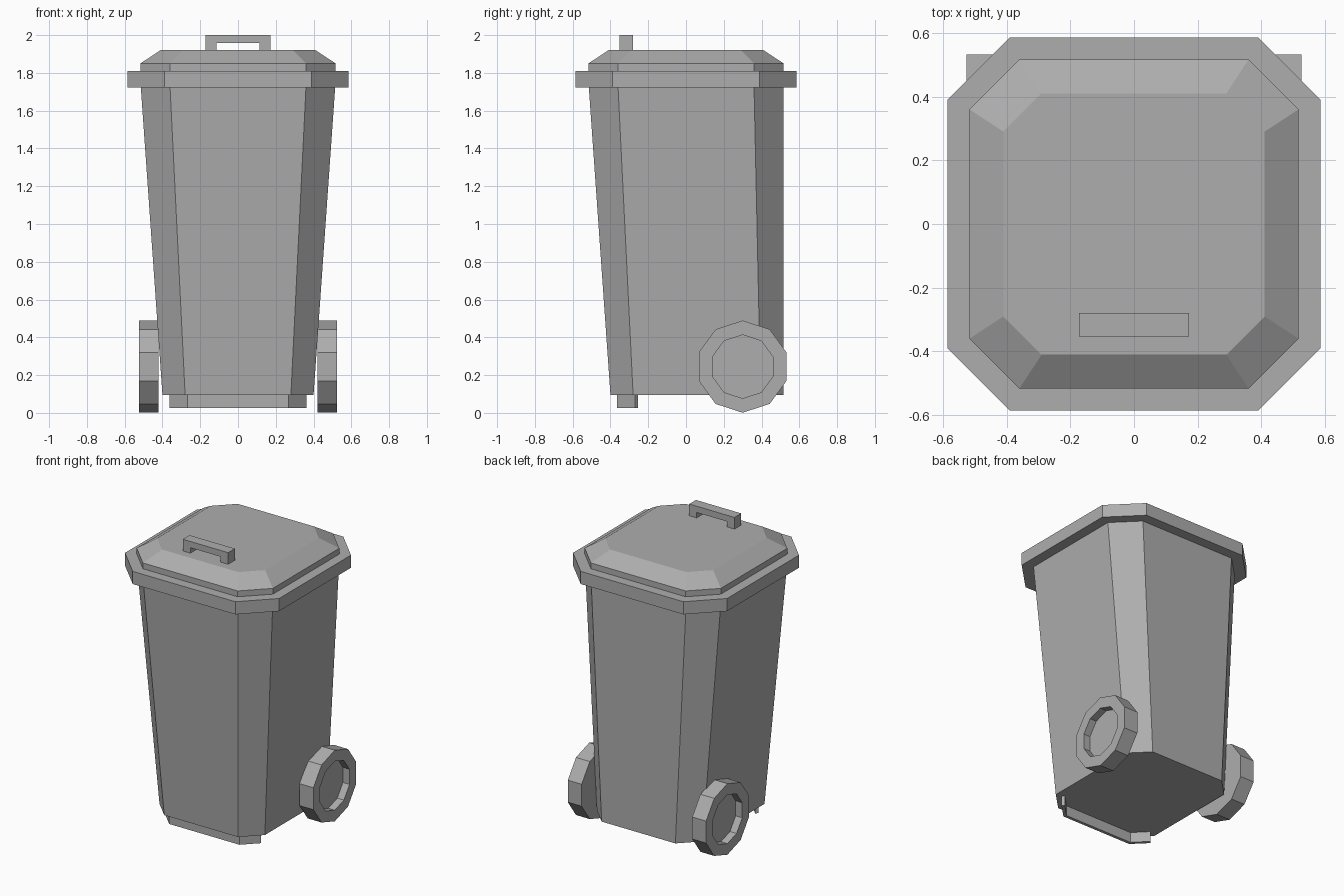
import bpy, bmesh, math

cube = bpy.data.objects.get("Cube")
if cube:
    bpy.data.objects.remove(cube)

grey = bpy.data.materials.new("grey plastic")
grey.use_nodes = True
COLOUR = (0.42, 0.42, 0.42, 1)
grey.diffuse_color = COLOUR
grey.node_tree.nodes["Principled BSDF"].inputs["Base Color"].default_value = COLOUR


def octagon(half, corner, z, back=None, back_corner=None):
    """Chamfered square ring; the back may sit further out than the front."""
    b = half if back is None else back
    bc = corner if back_corner is None else back_corner
    right = [(corner, -half, z), (half, -corner, z), (half, bc, z), (corner, b, z)]
    return right + [(-x, y, z) for x, y, z in reversed(right)]


def loft(name, rings):
    """Skin a stack of matching rings and cap both ends."""
    bm = bmesh.new()
    loops = [[bm.verts.new(p) for p in ring] for ring in rings]
    n = len(loops[0])
    for low, high in zip(loops, loops[1:]):
        for i in range(n):
            j = (i + 1) % n
            bm.faces.new((low[i], low[j], high[j], high[i]))
    bm.faces.new(loops[0][::-1])
    bm.faces.new(loops[-1])
    bmesh.ops.recalc_face_normals(bm, faces=bm.faces)
    mesh = bpy.data.meshes.new(name)
    bm.to_mesh(mesh)
    bm.free()
    mesh.materials.append(grey)
    obj = bpy.data.objects.new(name, mesh)
    bpy.context.collection.objects.link(obj)


def wheel_ring(radius, x, y=0.30, z=0.245, sides=10):
    steps = [math.tau * i / sides for i in range(sides)]
    return [(x, y + radius * math.sin(a), z + radius * math.cos(a)) for a in steps]


# Tapered body with an upright back
loft("body", [octagon(0.40, 0.28, 0.095, 0.515, 0.395),
              octagon(0.515, 0.36, 1.73)])

# Overhanging rim
loft("rim", [octagon(0.585, 0.39, 1.723), octagon(0.585, 0.39, 1.81)])

# Lid with a sloped edge
loft("lid", [octagon(0.517, 0.36, 1.81), octagon(0.517, 0.36, 1.85),
             octagon(0.41, 0.29, 1.92)])

# Lid handle, an arch extruded front to back
arch = [(-0.172, 1.92), (-0.172, 2.0), (0.172, 2.0), (0.172, 1.92),
        (0.115, 1.92), (0.115, 1.957), (-0.115, 1.957), (-0.115, 1.92)]
loft("lid_handle", [[(x, y, z) for x, z in arch] for y in (-0.353, -0.28)])

# Front foot, a thin strip that follows the body corners
outer = [(-0.362, -0.27), (-0.267, -0.365), (0.267, -0.365), (0.362, -0.27)]
inner = [(0.347, -0.255), (0.259, -0.344), (-0.259, -0.344), (-0.347, -0.255)]
loft("front_foot", [[(x, y, z) for x, y in outer + inner] for z in (0.025, 0.095)])

# Wheels with a recessed hub on the outside
for side, name in ((1, "left_wheel"), (-1, "right_wheel")):
    loft(name, [wheel_ring(0.244, side * 0.42), wheel_ring(0.244, side * 0.525),
                wheel_ring(0.168, side * 0.525), wheel_ring(0.168, side * 0.475)])
